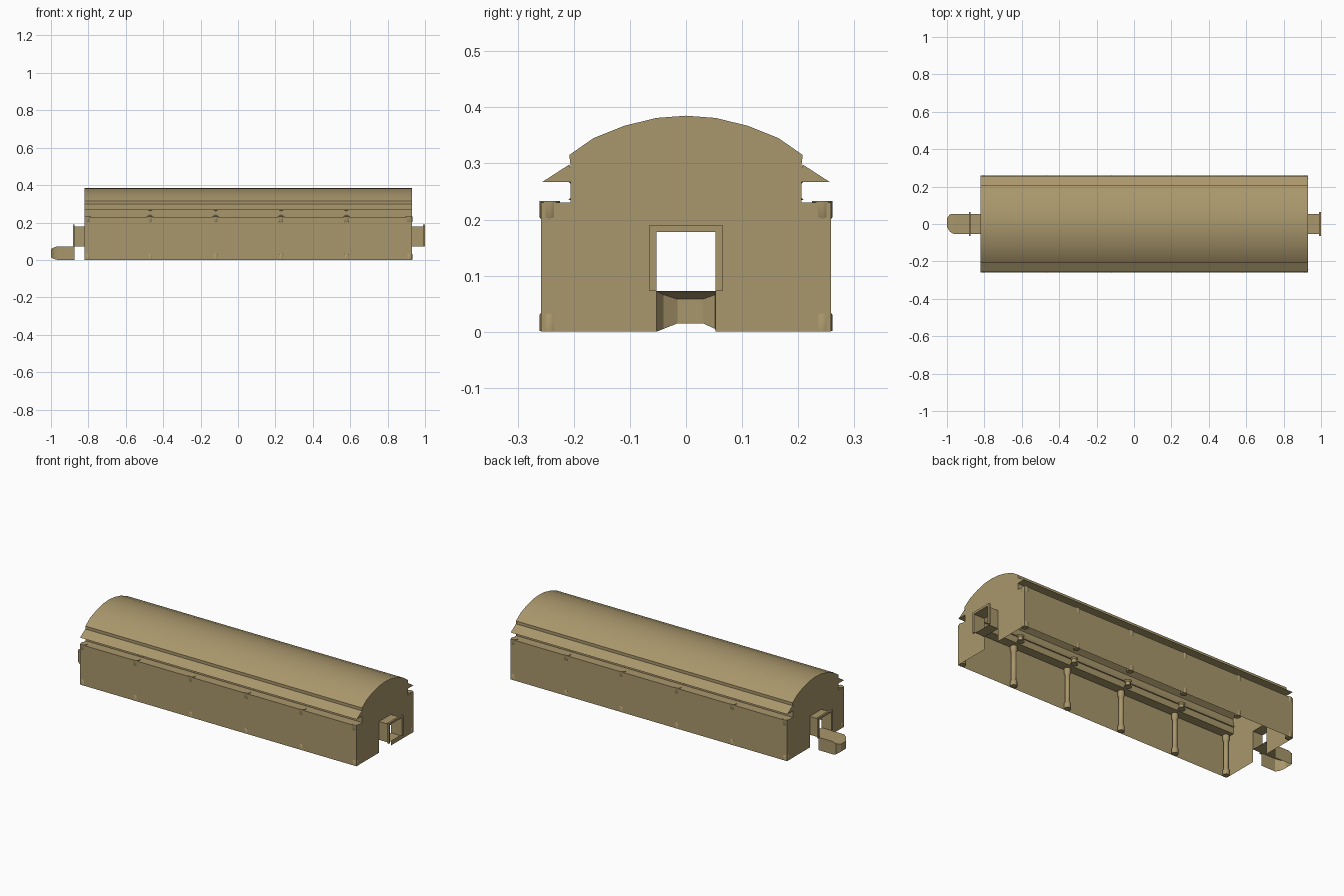
import bpy, bmesh, math

if "Cube" in bpy.data.objects:
    bpy.data.objects.remove(bpy.data.objects["Cube"])

mat = bpy.data.materials.new("sand_brown")
mat.diffuse_color = (0.40, 0.31, 0.15, 1)
mat.use_nodes = True
mat.node_tree.nodes["Principled BSDF"].inputs["Base Color"].default_value = mat.diffuse_color

X0, X1 = -0.82, 0.93          # ends of the hall
BAYS = [X0 + 0.35 * i for i in range(6)]


def make(name, verts, faces, smooth=None):
    me = bpy.data.meshes.new(name)
    me.from_pydata(verts, [], faces)
    bm = bmesh.new()
    bm.from_mesh(me)
    bmesh.ops.recalc_face_normals(bm, faces=bm.faces)
    bm.to_mesh(me)
    bm.free()
    me.materials.append(mat)
    ob = bpy.data.objects.new(name, me)
    bpy.context.collection.objects.link(ob)
    if smooth:
        bpy.ops.object.select_all(action='DESELECT')
        ob.select_set(True)
        bpy.context.view_layer.objects.active = ob
        bpy.ops.object.shade_smooth_by_angle(angle=math.radians(smooth))
    return ob


def extrude_x(name, prof, x0, x1, closed=False, smooth=None):
    """Sweep a (y, z) profile along x; closed profiles get end caps."""
    n = len(prof)
    verts = [(x, y, z) for x in (x0, x1) for y, z in prof]
    faces = [(i, (i + 1) % n, n + (i + 1) % n, n + i)
             for i in range(n if closed else n - 1)]
    if closed:
        faces += [tuple(range(n)), tuple(range(n, 2 * n))]
    return make(name, verts, faces, smooth)


def lathe(name, rings, x, y, n=12):
    """Turn (radius, z) rings into an upright post."""
    verts = [(x + r * math.cos(2 * math.pi * k / n), y + r * math.sin(2 * math.pi * k / n), z)
             for r, z in rings for k in range(n)]
    faces = [(j * n + k, j * n + (k + 1) % n, (j + 1) * n + (k + 1) % n, (j + 1) * n + k)
             for j in range(len(rings) - 1) for k in range(n)]
    faces += [tuple(range(n)), tuple(range(len(verts) - n, len(verts)))]
    return make(name, verts, faces, 40)


# Vaulted roof with a small step down to the clerestory
half = [(0.208, 0.298), (0.208, 0.315), (0.165, 0.345), (0.11, 0.367), (0.053, 0.381)]
arch = half + [(0, 0.385)] + [(-y, z) for y, z in reversed(half)]
extrude_x("vault_roof", arch, X0, X1, smooth=25)

# Long sides: wall, ledge, clerestory strip, eave, posts
for side, s in (("front", -1), ("back", 1)):
    extrude_x(side + "_wall", [(s * 0.258, 0), (s * 0.258, 0.23), (s * 0.205, 0.23),
                               (s * 0.205, 0.298)], X0, X1)
    extrude_x(side + "_eave", [(s * 0.256, 0.267), (s * 0.208, 0.298), (s * 0.198, 0.267)],
              X0, X1, closed=True)
    for i, x in enumerate(BAYS):
        cx = min(max(x, X0 + 0.016), X1 - 0.016)
        lathe(f"{side}_column_{i}", [(0.018, 0.001), (0.018, 0.03), (0.013, 0.037), (0.013, 0.197),
                                     (0.018, 0.204), (0.018, 0.233)], cx, s * 0.243)
        if 0 < i < 5:
            lathe(f"{side}_clerestory_post_{i}", [(0.02, 0.235), (0.013, 0.242), (0.013, 0.26),
                                                  (0.02, 0.268)], x, s * 0.19)

# End walls with a doorway reaching the ground
D, H = 0.053, 0.178
end_half = [(D, 0), (0.258, 0), (0.258, 0.23), (0.206, 0.23), (0.206, 0.298)] + half[1:]
outline = [(0, H), (D, H)] + end_half + [(0, 0.385)]
for name, x in (("left_end_wall", X0), ("right_end_wall", X1)):
    n = len(outline)
    verts = [(x, s * y, z) for s in (1, -1) for y, z in outline]
    make(name, verts, [tuple(range(n)), tuple(range(n, 2 * n))])

# Square connecting tunnels with a flange at the mouth
B = 0.073
for name, x0, x1, f0, f1 in (("left", -0.88, X0, -0.883, -0.873), ("right", X1, 0.99, 0.99, 1.0)):
    extrude_x(name + "_tunnel", [(-D, B), (-D, H), (D, H), (D, B), (-D, B)], x0, x1)
    W, T = 0.065, 0.19
    extrude_x(name + "_flange", [(-W, B), (-W, T), (W, T), (W, B), (D, B), (D, H), (-D, H), (-D, B)],
              f0, f1, closed=True)

# Blunt broken trough outside the left tunnel, open underneath and inside
rings = [(-0.875, 0.053, -0.053, 0.0, 0.073), (-0.965, 0.053, -0.053, 0.0, 0.073),
         (-0.985, 0.052, -0.04, 0.005, 0.066), (-1.0, 0.03, -0.015, 0.015, 0.058)]
verts, faces = [], []
for x, ya, yb, za, zb in rings:
    verts += [(x, ya, za), (x, ya, zb), (x, yb, zb), (x, yb, za)]
for j in range(3):
    for k in range(3):
        a = j * 4 + k
        faces.append((a, a + 1, a + 5, a + 4))
faces.append((12, 13, 14, 15))
make("broken_trough", verts, faces)
